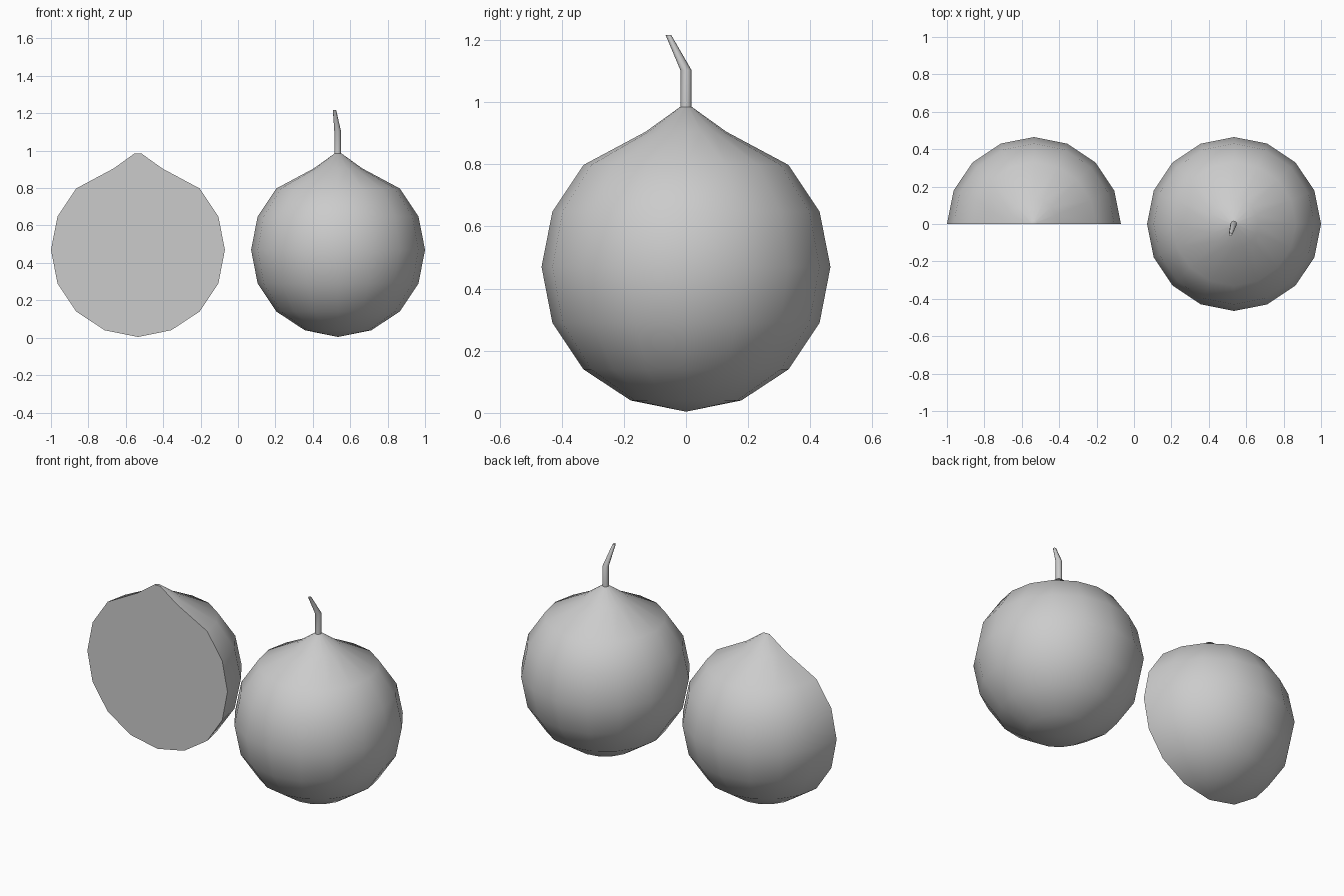
import bpy, bmesh, math
from mathutils import Vector

if "Cube" in bpy.data.objects:
    bpy.data.objects.remove(bpy.data.objects["Cube"])

# Radius / height pairs of the fruit, bottom to stem end
PROFILE = [(0.178, 0.04), (0.33, 0.14), (0.43, 0.29), (0.465, 0.47),
           (0.43, 0.648), (0.33, 0.798), (0.13, 0.905), (0.02, 0.984)]
BOTTOM = 0.004
SIDES = 16


def finish(bm, name, angle):
    bmesh.ops.recalc_face_normals(bm, faces=bm.faces)
    mesh = bpy.data.meshes.new(name)
    bm.to_mesh(mesh)
    bm.free()
    obj = bpy.data.objects.new(name, mesh)
    bpy.context.collection.objects.link(obj)
    bpy.ops.object.select_all(action='DESELECT')
    obj.select_set(True)
    bpy.context.view_layer.objects.active = obj
    bpy.ops.object.shade_smooth_by_angle(angle=math.radians(angle))
    return obj


def fruit(name, x, half=False):
    bm = bmesh.new()
    cols = SIDES // 2 + 1 if half else SIDES
    rings = []
    for r, z in PROFILE:
        rings.append([bm.verts.new((x + r * math.cos(2 * math.pi * i / SIDES),
                                    r * math.sin(2 * math.pi * i / SIDES), z))
                      for i in range(cols)])
    pole = bm.verts.new((x, 0, BOTTOM))
    for i in range(cols - 1 if half else cols):
        j = (i + 1) % cols
        bm.faces.new((pole, rings[0][j], rings[0][i]))
        for a, b in zip(rings, rings[1:]):
            bm.faces.new((a[i], a[j], b[j], b[i]))
    bm.faces.new(rings[-1])
    if half:  # flat cut face
        bm.faces.new([pole] + [r[0] for r in rings] + [r[-1] for r in reversed(rings)])
    return finish(bm, name, 40)


def stem(name, path, sides=8):
    bm = bmesh.new()
    rings = []
    for x, y, z, r in path:
        rings.append([bm.verts.new(Vector((x, y, z)) + Vector((
            r * math.cos(2 * math.pi * i / sides),
            r * math.sin(2 * math.pi * i / sides), 0))) for i in range(sides)])
    for a, b in zip(rings, rings[1:]):
        for i in range(sides):
            j = (i + 1) % sides
            bm.faces.new((a[i], a[j], b[j], b[i]))
    bm.faces.new(rings[0])
    bm.faces.new(rings[-1])
    return finish(bm, name, 50)


# Whole fruit with bent stem, and half fruit cut along its length
fruit("whole_fruit", 0.535)
stem("stem", [(0.533, 0, 0.98, 0.018), (0.533, 0, 1.103, 0.018),
              (0.516, -0.057, 1.217, 0.009)])
fruit("half_fruit", -0.535, half=True)
